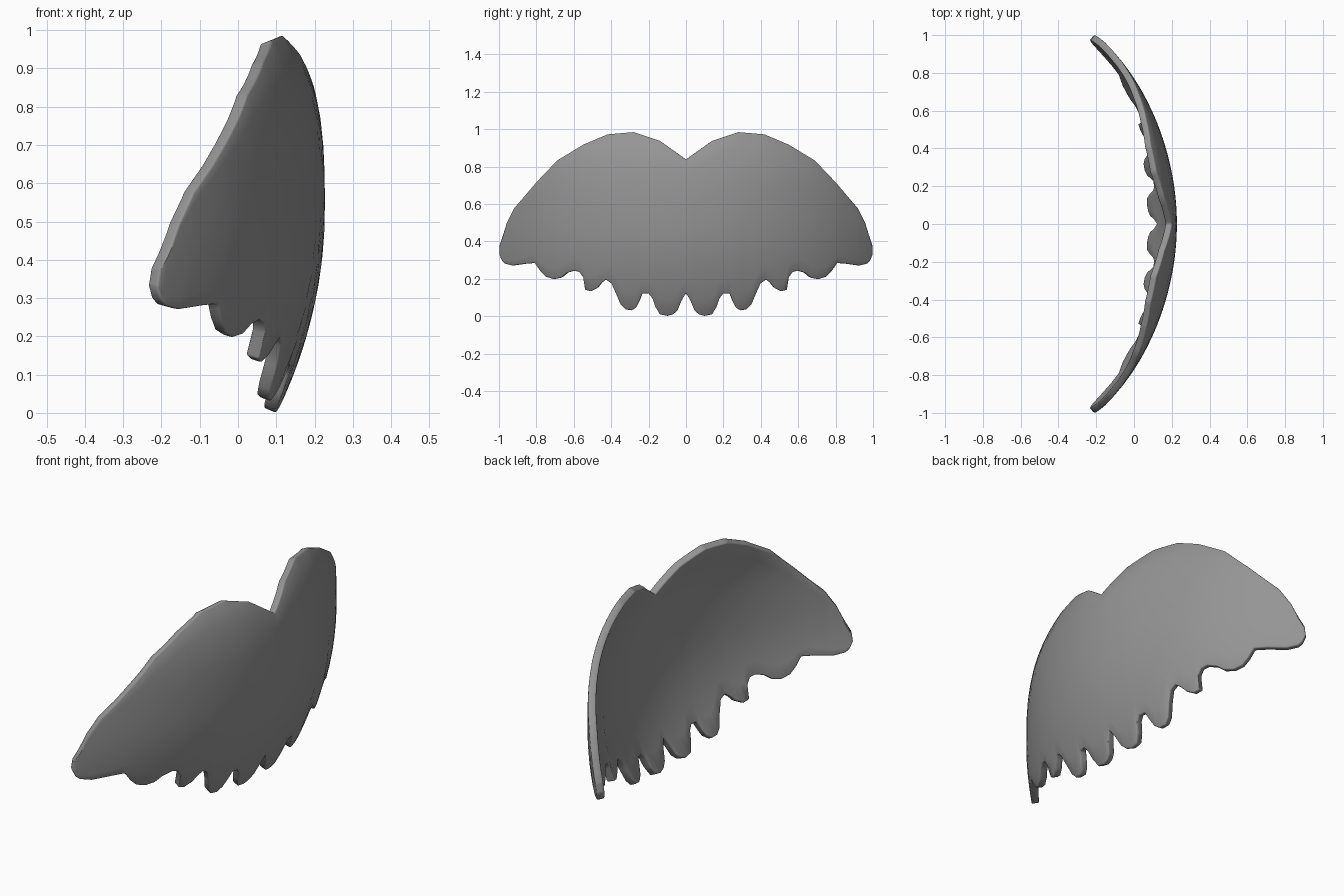
import bpy, bmesh, math

if "Cube" in bpy.data.objects:
    bpy.data.objects.remove(bpy.data.objects["Cube"])

# Half outlines (y, z) of the upper rim and the scalloped lower rim
TOP = [(0, .84), (.14, .94), (.28, .987), (.42, .975), (.55, .92), (.69, .835),
       (.80, .72), (.92, .58), (.96, .5), (.985, .42), (1, .375)]
BOTTOM = [(0, .122), (.025, .08), (.045, .03), (.07, .008), (.1, 0), (.14, .008), (.165, .05),
          (.18, .095), (.2, .12), (.235, .12), (.25, .08), (.265, .048), (.29, .03),
          (.325, .035), (.35, .06), (.375, .12), (.4, .175), (.43, .195), (.455, .175),
          (.475, .15), (.51, .132), (.54, .14), (.55, .205), (.57, .235), (.6, .243),
          (.64, .23), (.67, .205), (.71, .197), (.75, .21), (.78, .24), (.81, .284),
          (.86, .28), (.93, .27), (.97, .28), (.985, .295), (1, .33)]
ROWS = 10


def lookup(points, y):
    for (y0, z0), (y1, z1) in zip(points, points[1:]):
        if y <= y1:
            return z0 + (z1 - z0) * (y - y0) / (y1 - y0)
    return points[-1][1]


def depth(y, z):
    d = z - .53
    bow = .85 * d ** 3 if d > 0 else .44 * d * d
    return .227 - .36 * y * y - .06 * y ** 6 - bow


# Columns of the curved sheet, both halves
half = sorted({p[0] for p in TOP + BOTTOM})
ys = [-y for y in reversed(half) if y > 0] + half
bm = bmesh.new()
cols = []
for y in ys:
    t, b = lookup(TOP, abs(y)), lookup(BOTTOM, abs(y))
    col = []
    for i in range(ROWS + 1):
        z = b + (t - b) * i / ROWS
        col.append(bm.verts.new((depth(abs(y), z), y, z)))
    cols.append(col)
for a, b in zip(cols, cols[1:]):
    for i in range(ROWS):
        bm.faces.new((a[i], b[i], b[i + 1], a[i + 1]))
mesh = bpy.data.meshes.new("scalloped_shell")
bm.to_mesh(mesh)
bm.free()
shell = bpy.data.objects.new("scalloped_shell", mesh)
bpy.context.collection.objects.link(shell)

# Dark grey finish
grey = bpy.data.materials.new("dark_grey")
grey.diffuse_color = (.3, .3, .3, 1)
grey.use_nodes = True
grey.node_tree.nodes["Principled BSDF"].inputs["Base Color"].default_value = grey.diffuse_color
mesh.materials.append(grey)

# Thickness and softened rims
solid = shell.modifiers.new("thickness", 'SOLIDIFY')
solid.thickness = .036
solid.offset = -1
bevel = shell.modifiers.new("soft_rim", 'BEVEL')
bevel.width = .006
bevel.segments = 2
bevel.use_clamp_overlap = False
bevel.limit_method = 'ANGLE'
bevel.angle_limit = math.radians(60)

bpy.context.view_layer.objects.active = shell
shell.select_set(True)
bpy.ops.object.shade_smooth_by_angle(angle=math.radians(40))
